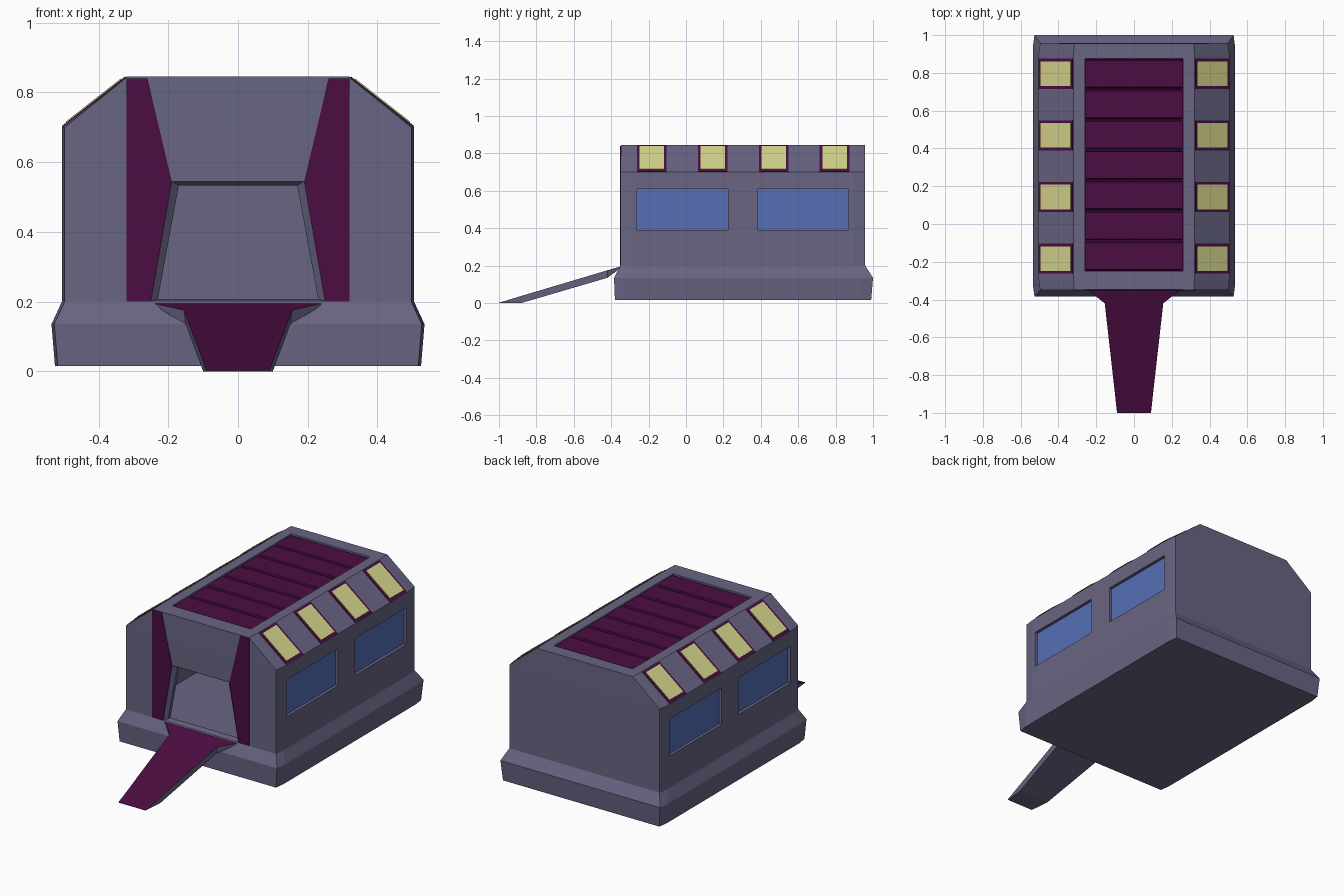
import bpy, bmesh
from mathutils import Vector

if "Cube" in bpy.data.objects:
    bpy.data.objects.remove(bpy.data.objects["Cube"])


def material(name, rgb):
    m = bpy.data.materials.new(name)
    m.diffuse_color = (*rgb, 1)
    m.use_nodes = True
    m.node_tree.nodes["Principled BSDF"].inputs["Base Color"].default_value = m.diffuse_color
    return m


HULL = material("slate purple", (.138, .128, .226))
MAROON = material("dark maroon", (.072, .004, .055))
YELLOW = material("pale yellow", (.68, .68, .27))
BLUE = material("window blue", (.093, .162, .47))


def loft(name, rings, mat):
    """Closed solid through equal-length rings of points."""
    bm = bmesh.new()
    rows = [[bm.verts.new(p) for p in r] for r in rings]
    n = len(rows[0])
    for a, b in zip(rows, rows[1:]):
        for i in range(n):
            j = (i + 1) % n
            bm.faces.new((a[i], a[j], b[j], b[i]))
    bm.faces.new(rows[0][::-1])
    bm.faces.new(rows[-1])
    bmesh.ops.recalc_face_normals(bm, faces=bm.faces)
    me = bpy.data.meshes.new(name)
    bm.to_mesh(me)
    bm.free()
    me.materials.append(mat)
    ob = bpy.data.objects.new(name, me)
    bpy.context.collection.objects.link(ob)
    return ob


def rect(x0, x1, y0, y1, z):
    return [(x0, y0, z), (x1, y0, z), (x1, y1, z), (x0, y1, z)]


def box(name, x0, x1, y0, y1, z0, z1, mat):
    return loft(name, [rect(x0, x1, y0, y1, z0), rect(x0, x1, y0, y1, z1)], mat)


def hull_ring(hx, y0, y1, z, bulge=.008):
    """Rectangle whose long sides bulge out very slightly."""
    e, c = hx - bulge, .06
    return [(-e, y0, z), (e, y0, z), (hx, y0 + c, z), (hx, y1 - c, z),
            (e, y1, z), (-e, y1, z), (-hx, y1 - c, z), (-hx, y0 + c, z)]


def cut(target, cutter):
    cutter.hide_render = True
    mod = target.modifiers.new("cut", 'BOOLEAN')
    mod.operation, mod.solver, mod.object = 'DIFFERENCE', 'EXACT', cutter
    bpy.context.view_layer.objects.active = target
    bpy.ops.object.modifier_apply(modifier=mod.name)
    bpy.data.objects.remove(cutter)


# Hull with flared skirt and chamfered roof
hull = loft("hull", [hull_ring(.525, -.38, .99, .015),
                     hull_ring(.535, -.385, 1.0, .135),
                     hull_ring(.505, -.35, .958, .20),
                     hull_ring(.505, -.35, .958, .70),
                     hull_ring(.32, -.348, .956, .845, .003)], HULL)

# Hollow room and bevelled doorway
cut(hull, loft("room_cutter", [rect(-.46, .46, -.31, .92, .195),
                               rect(-.46, .46, -.31, .92, .66),
                               rect(-.30, .30, -.31, .92, .77)], HULL))


def door(y, xb, zb, xt, zt):
    return [(-xb, y, zb), (xb, y, zb), (xt, y, zt), (-xt, y, zt)]


cut(hull, loft("door_cutter", [door(-.37, .25, .202, .19, .545),
                               door(-.35, .25, .202, .19, .545),
                               door(-.33, .23, .207, .17, .533),
                               door(-.28, .23, .207, .17, .533)], HULL))

# Recessed side windows
for side in (-1, 1):
    label = "left" if side < 0 else "right"
    for i, (y0, y1) in enumerate([(-.265, .225), (.385, .87)]):
        cut(hull, box("window_cutter", side * .48, side * .55, y0, y1, .39, .61, HULL))
        box(f"{label}_window_{i + 1}", side * .478, side * .487,
            y0, y1, .39, .61, BLUE)

# Roof vent: recess, bed and seven bevelled slats
VX, VY0, VY1, COUNT = .26, -.25, .875, 7
cut(hull, box("vent_cutter", -VX, VX, VY0, VY1, .808, .9, HULL))
box("vent_bed", -VX, VX, VY0, VY1, .806, .814, MAROON)
step = (VY1 - VY0) / COUNT
for i in range(COUNT):
    a, b = VY0 + i * step, VY0 + (i + 1) * step
    loft(f"vent_slat_{i + 1}", [rect(-.258, .258, a + .003, b - .003, .812),
                                rect(-.256, .256, a + .010, b - .010, .84)], MAROON)

# Roof lamps on the chamfers: maroon frame with yellow pane
LOW, HIGH = Vector((.505, 0, .70)), Vector((.32, 0, .845))
OUT = Vector((.145, 0, .185)).normalized()


def chamfer_plate(name, side, yc, half, t0, t1, thick, mat):
    rings = []
    for d in (-.003, thick):
        ring = []
        for t, s in ((t0, -1), (t0, 1), (t1, 1), (t1, -1)):
            p = LOW.lerp(HIGH, t) + OUT * d
            ring.append((side * p.x, yc + s * half, p.z))
        rings.append(ring)
    loft(name, rings, mat)


for side in (-1, 1):
    label = "left" if side < 0 else "right"
    for i in range(4):
        yc = -.183 + i * .326
        chamfer_plate(f"{label}_lamp_frame_{i + 1}", side, yc, .08, .01, .985, .003, MAROON)
        chamfer_plate(f"{label}_lamp_{i + 1}", side, yc, .065, .08, .93, .006, YELLOW)

# Maroon panels either side of the doorway
PANEL = [(.32, .20), (.32, .84), (.26, .84), (.19, .545), (.25, .20)]
for side in (-1, 1):
    loft("left_front_panel" if side < 0 else "right_front_panel",
         [[(side * x, y, z) for x, z in PANEL] for y in (-.353, -.345)], MAROON)

# Entry ramp: half width, y, top z, bottom z; only the tread is maroon
RAMP = [(.25, -.345, .197, .19), (.155, -.42, .175, .135),
        (.103, -.88, .038, 0), (.09, -1.0, .002, 0)]
ramp = loft("entry_ramp", [[(-w, y, t), (w, y, t), (w * .97, y, b), (-w * .97, y, b)]
                           for w, y, t, b in RAMP], HULL)
ramp.data.materials.append(MAROON)
for f in ramp.data.polygons:
    f.material_index = 1 if f.normal.z > .5 else 0
